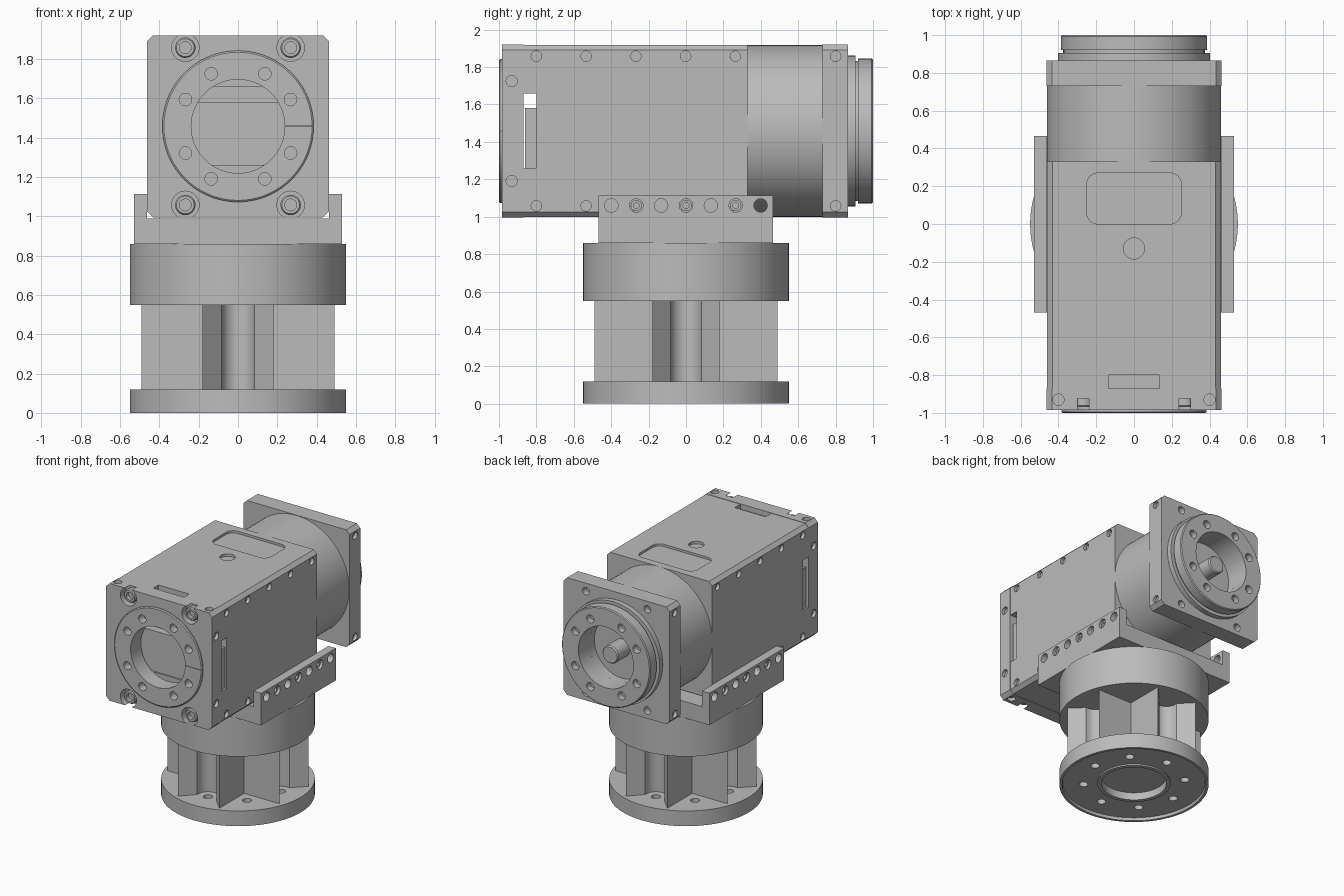
import bpy, bmesh, math
from mathutils import Matrix, Vector

cube = bpy.data.objects.get("Cube")
if cube:
    bpy.data.objects.remove(cube)

grey = bpy.data.materials.new("machined_grey")
grey.use_nodes = True
COLOR = (0.5, 0.5, 0.5, 1)
grey.diffuse_color = COLOR
grey.node_tree.nodes["Principled BSDF"].inputs["Base Color"].default_value = COLOR

CZ = 1.458      # height of the horizontal axis
HALF = 0.463    # half width of the square plates
TURN = {"X": Matrix.Rotation(math.pi / 2, 4, "Y"),
        "Y": Matrix.Rotation(-math.pi / 2, 4, "X"),
        "Z": Matrix.Identity(4)}


def finish(name, bm):
    bmesh.ops.recalc_face_normals(bm, faces=bm.faces[:])
    mesh = bpy.data.meshes.new(name)
    bm.to_mesh(mesh)
    bm.free()
    mesh.materials.append(grey)
    ob = bpy.data.objects.new(name, mesh)
    bpy.context.collection.objects.link(ob)
    return ob


def lathe(name, profile, origin=(0, 0, 0), axis="Z", steps=72):
    """Revolve (radius, height) points around an axis."""
    bm = bmesh.new()
    verts = [bm.verts.new((r, 0, h)) for r, h in profile]
    edges = [bm.edges.new(pair) for pair in zip(verts, verts[1:])]
    bmesh.ops.spin(bm, geom=verts + edges, cent=(0, 0, 0), axis=(0, 0, 1),
                   angle=2 * math.pi, steps=steps)
    bmesh.ops.remove_doubles(bm, verts=bm.verts[:], dist=1e-4)
    bm.transform(Matrix.Translation(origin) @ TURN[axis])
    return finish(name, bm)


def add_prism(bm, pts, axis, a, b):
    put = {"Y": lambda u, v, h: (u, h, v), "Z": lambda u, v, h: (u, v, h)}[axis]
    low = [bm.verts.new(put(u, v, a)) for u, v in pts]
    top = [bm.verts.new(put(u, v, b)) for u, v in pts]
    bm.faces.new(low)
    bm.faces.new(top)
    for i in range(len(pts)):
        j = (i + 1) % len(pts)
        bm.faces.new((low[i], low[j], top[j], top[i]))


def prism(name, pts, axis, a, b):
    bm = bmesh.new()
    add_prism(bm, pts, axis, a, b)
    return finish(name, bm)


def add_box(bm, lo, hi):
    lo, hi = Vector(lo), Vector(hi)
    bmesh.ops.create_cube(bm, size=1, matrix=Matrix.Translation((lo + hi) / 2)
                          @ Matrix.Diagonal((*(hi - lo), 1)))


def add_hole(bm, axis, at, r, depth, seg=20):
    """Cylinder centred on the surface point, reaching depth both ways."""
    bmesh.ops.create_cone(bm, cap_ends=True, segments=seg, radius1=r, radius2=r,
                          depth=2 * depth, matrix=Matrix.Translation(at) @ TURN[axis])


def cut(ob, bm):
    cutter = finish("cutter", bm)
    cutter.hide_render = True
    mod = ob.modifiers.new("cut", "BOOLEAN")
    mod.operation, mod.solver, mod.use_self = "DIFFERENCE", "EXACT", True
    mod.object = cutter
    bpy.context.view_layer.objects.active = ob
    bpy.ops.object.modifier_apply(modifier=mod.name)
    bpy.data.objects.remove(cutter)


def chamfered(h, c, z=CZ):
    k = h - c
    return [(x, z + y) for x, y in ((-k, -h), (k, -h), (h, -k), (h, k),
                                    (k, h), (-k, h), (-h, k), (-h, -k))]


def rounded(x, y0, y1, r):
    pts = []
    for i, (cx, cy) in enumerate(((x - r, y1 - r), (r - x, y1 - r),
                                  (r - x, y0 + r), (x - r, y0 + r))):
        for k in range(7):
            t = math.pi / 2 * (i + k / 6)
            pts.append((cx + r * math.cos(t), cy + r * math.sin(t)))
    return pts


def bolt_ring(bm, y):
    for quarter in range(4):
        for off in (27, 63):
            t = math.radians(90 * quarter + off)
            add_hole(bm, "Y", (0.3 * math.cos(t), y, CZ + 0.3 * math.sin(t)), 0.032, 0.05)


SIGNS = [(sx, sz) for sx in (-1, 1) for sz in (-1, 1)]

# Main housing with side screws, cable slots and top pockets
housing = prism("main_housing", chamfered(0.46, 0.028), "Y", -0.87, 0.33)
bm = bmesh.new()
for sx, sz in SIGNS:
    for i in range(5):
        add_hole(bm, "X", (sx * 0.46, -0.8 + i * 0.266, CZ + sz * 0.4), 0.028, 0.025)
add_box(bm, (-0.6, -0.9, 1.26), (0.6, -0.8, 1.66))
add_box(bm, (-0.135, -0.9, 1.88), (0.135, -0.8, 2))
add_prism(bm, rounded(0.25, 0, 0.27, 0.06), "Z", 1.9, 2)
add_hole(bm, "Z", (0, -0.13, 1.918), 0.056, 0.02, 32)
cut(housing, bm)

bm = bmesh.new()
add_box(bm, (-0.445, -0.86, 1.255), (0.445, -0.795, 1.58))
finish("inner_block", bm)

# Front plate
plate = prism("front_plate", chamfered(HALF, 0.03), "Y", -0.985, -0.87)
bm = bmesh.new()
add_hole(bm, "Y", (0, -0.93, CZ), 0.24, 0.2, 64)
bolt_ring(bm, -0.985)
for sx, sz in SIGNS:
    add_hole(bm, "Y", (sx * 0.268, -0.985, CZ + sz * 0.4), 0.07, 0.06, 32)
    add_hole(bm, "X", (sx * HALF, -0.932, CZ + sz * 0.267), 0.03, 0.025)
    add_hole(bm, "Z", (sx * 0.4, -0.93, CZ + sz * HALF), 0.03, 0.025)
cut(plate, bm)

for sx, sz in SIGNS:
    lathe("front_screw", [(0, 0.03), (0.03, 0.03), (0.03, 0), (0.045, 0), (0.052, 0.01),
                          (0.052, 0.05), (0, 0.05)],
          (sx * 0.268, -0.97, CZ + sz * 0.4), "Y", 24)

# Thin raised ring on the front plate
ring = lathe("front_ring", [(0.238, 0), (0.377, 0), (0.385, 0.006), (0.385, 0.016),
                            (0.238, 0.016), (0.238, 0)], (0, -1, CZ), "Y")
bm = bmesh.new()
bolt_ring(bm, -1)
add_box(bm, (0.2, -1.1, CZ - 0.002), (0.4, -0.99, CZ + 0.002))
cut(ring, bm)

# Rear drum, square flange, output ring and shaft
lathe("rear_drum", [(0, 0.32), (0.46, 0.32), (0.46, 0.74), (0, 0.74)], (0, 0, CZ), "Y", 96)

flange = prism("rear_flange", chamfered(HALF, 0.03), "Y", 0.73, 0.865)
bm = bmesh.new()
add_hole(bm, "Y", (0, 0.865, CZ), 0.24, 0.065, 64)
for sx, sz in SIGNS:
    add_hole(bm, "X", (sx * HALF, 0.8, CZ + sz * 0.4), 0.028, 0.025)
    add_hole(bm, "Y", (sx * 0.268, 0.865, CZ + sz * 0.4), 0.03, 0.05)
cut(flange, bm)

output = lathe("output_ring", [(0.24, 0.86), (0.403, 0.86), (0.403, 0.905), (0.375, 0.905),
                               (0.375, 0.92), (0.387, 0.92), (0.387, 0.993), (0.38, 1),
                               (0.24, 1), (0.24, 0.86)], (0, 0, CZ), "Y")
bm = bmesh.new()
bolt_ring(bm, 1)
cut(output, bm)
lathe("output_shaft", [(0, 0.79), (0.07, 0.79), (0.07, 0.94), (0.062, 0.95), (0, 0.95)],
      (0, 0, CZ), "Y", 32)

# U-shaped saddle bracket with rows of holes
saddle = prism("saddle_bracket", [(-0.53, 0.86), (0.53, 0.86), (0.53, 1.113), (0.464, 1.113),
                                  (0.464, 0.99), (-0.464, 0.99), (-0.464, 1.113),
                                  (-0.53, 1.113)], "Y", -0.468, 0.465)
bm = bmesh.new()
for sx in (-1, 1):
    for i in range(-3, 4):
        add_hole(bm, "X", (sx * 0.5, i * 0.133, 1.06), 0.036, 0.06)
cut(saddle, bm)
for sx in (-1, 1):
    for i in (-2, 0, 2):
        lathe("saddle_screw", [(0, -0.008), (0.016, -0.008), (0.016, 0.012), (0.03, 0.012),
                               (0.03, -0.03), (0, -0.03)] if sx > 0 else
              [(0, 0.008), (0.016, 0.008), (0.016, -0.012), (0.03, -0.012), (0.03, 0.03),
               (0, 0.03)], (sx * 0.5, i * 0.133, 1.06), "X", 20)

# Round collar below the saddle
lathe("collar", [(0, 0.55), (0.55, 0.55), (0.55, 0.86), (0, 0.86)], steps=96)

# Cross-shaped column whose arm ends are notched around the bolts
arm = [(0.18, -0.18), (0.49, -0.18)]
notch = [(0.375 - 0.085 * math.cos(math.radians(t)), 0.085 * math.sin(math.radians(t)))
         for t in range(-100, 101, 20)]
arm += notch + [(0.49, 0.18)]
section = []
for q in range(4):
    c, s = round(math.cos(q * math.pi / 2)), round(math.sin(q * math.pi / 2))
    section += [(x * c - y * s, x * s + y * c) for x, y in arm]
prism("cross_column", section, "Z", 0.11, 0.56)

# Base flange with recessed underside, centre ring and bolt holes
base = lathe("base_flange", [(0, 0.07), (0.24, 0.07), (0.24, 0.01), (0.27, 0.01),
                             (0.27, 0.022), (0.525, 0.022), (0.53, 0), (0.55, 0),
                             (0.55, 0.12), (0, 0.12)], steps=96)
bm = bmesh.new()
for i in range(8):
    t = i * math.pi / 4
    add_hole(bm, "Z", (0.375 * math.cos(t), 0.375 * math.sin(t), 0.06), 0.033, 0.1)
cut(base, bm)

# Smooth the round surfaces, keep edges crisp
for ob in bpy.context.collection.objects:
    ob.select_set(ob.type == "MESH" and ob.data.materials[:1] == [grey])
bpy.context.view_layer.objects.active = base
bpy.ops.object.shade_smooth_by_angle(angle=math.radians(30))
